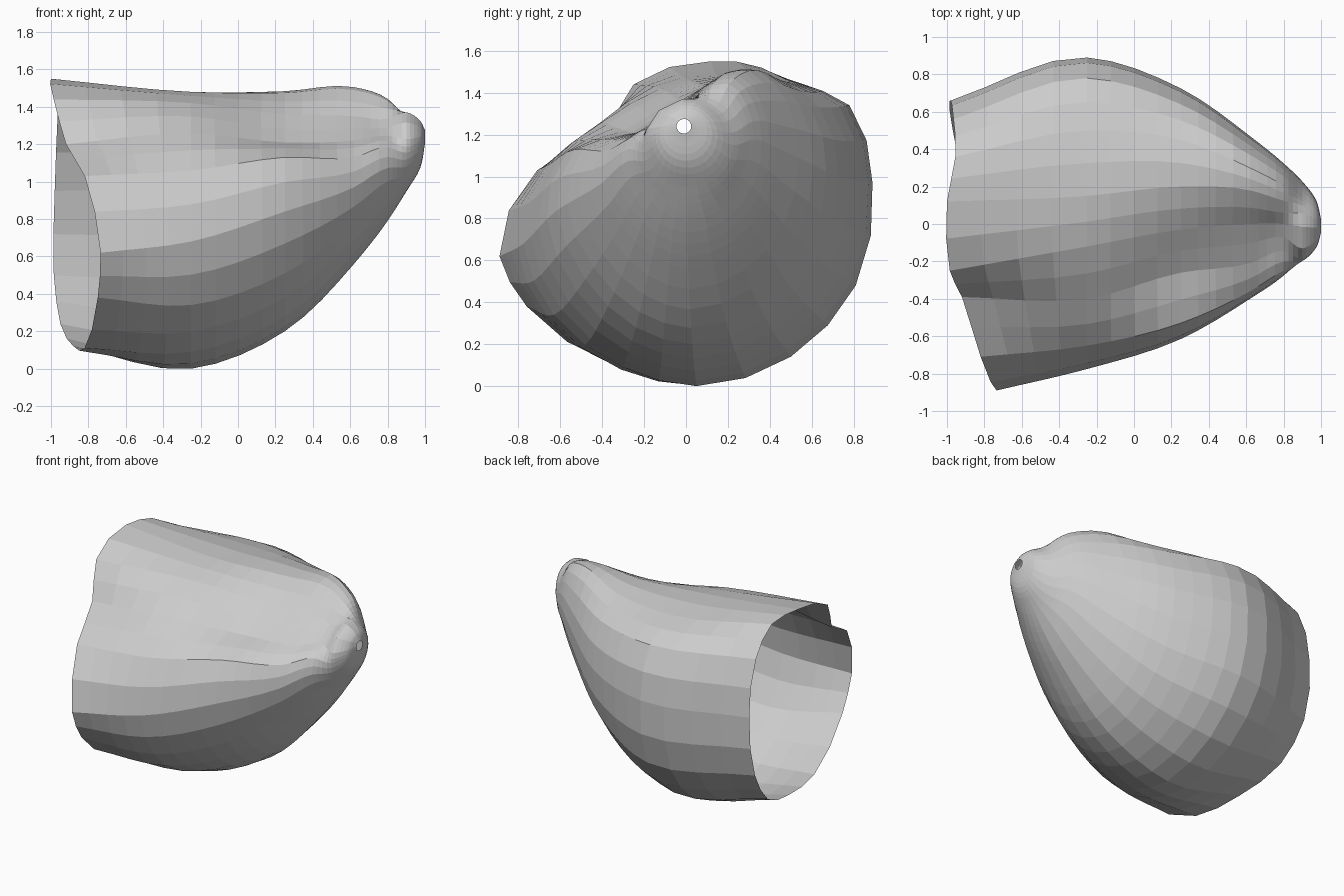
import bpy, bmesh, math
from mathutils import Vector

if "Cube" in bpy.data.objects:
    bpy.data.objects.remove(bpy.data.objects["Cube"])

AROUND, ALONG = 2, 4   # facets between control points, around and lengthwise

# slanted open rim (x, y, z), starting at the top ridge and turning towards +y
rim = [(-1, .12, 1.55), (-.955, .36, 1.52), (-.965, .56, 1.34), (-.98, .66, .95),
       (-.985, .6, .5), (-.95, .4, .24), (-.88, .05, .12), (-.82, -.33, .11),
       (-.75, -.76, .38), (-.735, -.89, .62), (-.82, -.71, 1.03),
       (-.92, -.39, 1.2), (-.985, -.25, 1.44)]

# cross-sections (y, z) of the body at fixed x
sections = {
    -.25: [(.15, 1.48), (.5, 1.45), (.78, 1.34), (.89, .97), (.81, .48), (.5, .14), (.05, .0),
           (-.3, .09), (-.63, .34), (-.775, .68), (-.65, 1.06), (-.4, 1.26), (-.12, 1.42)],
    .25: [(.2, 1.475), (.45, 1.46), (.64, 1.33), (.725, 1.0), (.63, .6), (.38, .32), (.03, .2),
          (-.24, .28), (-.48, .51), (-.615, .84), (-.53, 1.13), (-.26, 1.21), (-.03, 1.36)],
    .62: [(.18, 1.49), (.3, 1.505), (.42, 1.36), (.47, 1.12), (.41, .84), (.24, .64), (.01, .56),
          (-.16, .62), (-.31, .77), (-.4, .97), (-.36, 1.13), (-.21, 1.22), (0, 1.35)],
}
# round rings closing towards the small hole in the tip: x, centre y, centre z, radius
tip = [(.9, .015, 1.16, .213), (.975, 0, 1.2, .125), (1.0, -.01, 1.24, .035)]


def spline(pts, steps, closed):
    """Chord-spaced cubic curve through the points."""
    n = len(pts)
    if closed:
        get = lambda i: pts[i % n]
    else:
        ext = [2 * pts[0] - pts[1]] + pts + [2 * pts[-1] - pts[-2]]
        get = lambda i: ext[i + 1]
    out = []
    for i in range(n if closed else n - 1):
        a, b, c, d = (get(i + k) for k in (-1, 0, 1, 2))
        p, q, r = (max((v - u).length, 1e-4) for u, v in ((a, b), (b, c), (c, d)))
        m0 = q * ((b - a) / p * q + (c - b) / q * p) / (p + q)
        m1 = q * ((c - b) / q * r + (d - c) / r * q) / (q + r)
        for s in range(steps):
            t = s / steps
            h = t * t * (3 - 2 * t)
            out.append(b * (1 - h) + c * h + m0 * t * (1 - t) ** 2 - m1 * t * t * (1 - t))
    return out if closed else out + [pts[-1]]


# control rings
rings = [spline([Vector(p) for p in rim], AROUND, True)]
for x, sec in sections.items():
    rings.append(spline([Vector((x, y, z)) for y, z in sec], AROUND, True))
angles = [math.atan2(p.z - 1.14, p.y - .03) for p in rings[-1]]
# nose: the last section again, shrunk and moved forward
rings.append([Vector((.8, .69 * p.y, .69 * p.z + .404)) for p in rings[-1]])
for x, cy, cz, r in tip:
    rings.append([Vector((x, cy + r * math.cos(a), cz + r * math.sin(a))) for a in angles])

# loft lengthwise strips into one open shell
bm = bmesh.new()
strips = [[bm.verts.new(p) for p in spline(list(line), ALONG, False)] for line in zip(*rings)]
for a, b in zip(strips, strips[1:] + strips[:1]):
    for i in range(len(a) - 1):
        bm.faces.new((a[i], a[i + 1], b[i + 1], b[i]))
bmesh.ops.recalc_face_normals(bm, faces=bm.faces)
mesh = bpy.data.meshes.new("open_shell")
bm.to_mesh(mesh)
bm.free()
bpy.context.collection.objects.link(bpy.data.objects.new("open_shell", mesh))
